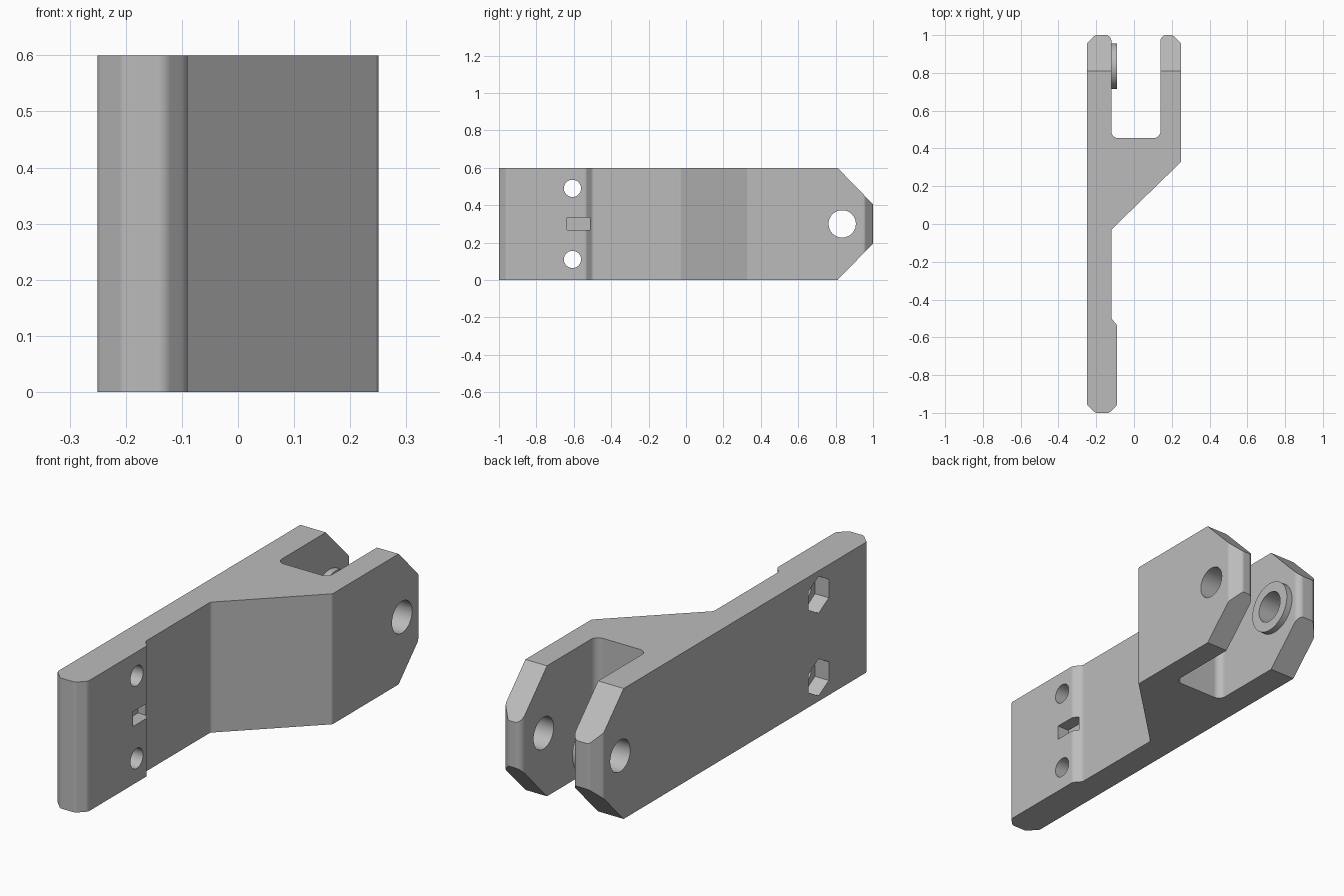
import bpy
import bmesh
import math
from mathutils import Vector, Matrix

if "Cube" in bpy.data.objects:
    bpy.data.objects.remove(bpy.data.objects["Cube"], do_unlink=True)

HEIGHT = 0.6
MID = HEIGHT / 2
PIN_Y = 0.835

grey = bpy.data.materials.new("plain grey")
grey.use_nodes = True
grey.diffuse_color = (0.5, 0.5, 0.5, 1)
grey.node_tree.nodes["Principled BSDF"].inputs["Base Color"].default_value = (0.5, 0.5, 0.5, 1)


def make_object(name, bm):
    bmesh.ops.recalc_face_normals(bm, faces=bm.faces[:])
    mesh = bpy.data.meshes.new(name)
    bm.to_mesh(mesh)
    bm.free()
    mesh.materials.append(grey)
    obj = bpy.data.objects.new(name, mesh)
    bpy.context.collection.objects.link(obj)
    return obj


def rounded(corners, steps=5):
    """Replace each (x, y, radius) corner by a tangent arc."""
    points = []
    for i, (x, y, r) in enumerate(corners):
        p = Vector((x, y))
        a = (Vector(corners[i - 1][:2]) - p).normalized()
        b = (Vector(corners[(i + 1) % len(corners)][:2]) - p).normalized()
        half = a.angle(b) / 2
        centre = p + (a + b).normalized() * r / math.sin(half)
        start = p + a * r / math.tan(half) - centre
        end = p + b * r / math.tan(half) - centre
        for k in range(steps + 1):
            t = k / steps
            points.append(centre + start.lerp(end, t).normalized() * r)
    return points


def prism(name, points, depth):
    """Extrude a closed list of 3D points along a vector."""
    bm = bmesh.new()
    face = bm.faces.new([bm.verts.new(p) for p in points])
    new = bmesh.ops.extrude_face_region(bm, geom=[face])["geom"]
    bmesh.ops.translate(bm, vec=depth, verts=[v for v in new if isinstance(v, bmesh.types.BMVert)])
    return make_object(name, bm)


def rod(name, x0, x1, y, z, radius, sides):
    """Cylinder along x, with a corner pointing up."""
    bm = bmesh.new()
    bmesh.ops.create_cone(bm, cap_ends=True, segments=sides, radius1=radius, radius2=radius,
                          depth=x1 - x0,
                          matrix=Matrix.Translation(((x0 + x1) / 2, y, z)) @ Matrix.Rotation(math.pi / 2, 4, "Y"))
    # Turn so that one corner lies straight above the axis
    top = max(bm.verts, key=lambda v: v.co.z).co
    turn = math.atan2(top.y - y, top.z - z)
    bmesh.ops.rotate(bm, cent=(0, y, z), matrix=Matrix.Rotation(turn, 3, "X"), verts=bm.verts[:])
    return make_object(name, bm)


def apply_boolean(target, tool, operation="DIFFERENCE"):
    tool.hide_render = True
    mod = target.modifiers.new("boolean", "BOOLEAN")
    mod.operation = operation
    mod.solver = "EXACT"
    mod.object = tool
    bpy.context.view_layer.objects.active = target
    bpy.ops.object.modifier_apply(modifier=mod.name)
    bpy.data.objects.remove(tool, do_unlink=True)


# Arm outline seen from above, with a corner radius at each point
outline = [
    (-0.25, -0.955, 0.02), (-0.205, -1, 0.02), (-0.13, -1, 0.03), (-0.09, -0.96, 0.03),
    (-0.09, -0.535, 0.025), (-0.12, -0.50, 0.025), (-0.12, -0.03, 0.02), (0.25, 0.33, 0.015),
    (0.25, 0.955, 0.02), (0.205, 1, 0.02), (0.14, 1, 0.03), (0.14, 0.455, 0.035),
    (-0.12, 0.455, 0.035), (-0.12, 1, 0.03), (-0.205, 1, 0.02), (-0.25, 0.955, 0.02),
]
arm = prism("forked_arm", [(p.x, p.y, 0) for p in rounded(outline)], (0, 0, HEIGHT))

# Raised ring around the pin hole, inside the fork
apply_boolean(arm, rod("pin_boss", -0.14, -0.09, PIN_Y, MID, 0.12, 64), "UNION")

# Sloped upper and lower corners of the fork tips
for side in (-1, 1):
    tip = [(-0.4, y, MID + side * z) for y, z in ((0.81, 0.30), (1.01, 0.0947), (1.2, 0.0947), (1.2, 0.5), (0.81, 0.5))]
    apply_boolean(arm, prism("tip_cutter", tip, (0.8, 0, 0)))

# Pin hole through both prongs
apply_boolean(arm, rod("pin_cutter", -0.4, 0.4, PIN_Y, MID, 0.073, 48))

# Bolt holes with hexagonal nut pockets
for side in (-1, 1):
    z = MID + side * 0.19
    apply_boolean(arm, rod("bolt_cutter", -0.4, 0.1, -0.607, z, 0.046, 32))
    apply_boolean(arm, rod("nut_cutter", -0.4, -0.18, -0.607, z, 0.085, 6))

# Small key slot across the step
slot = [(-0.15, y, z) for y, z in ((-0.635, 0.267), (-0.512, 0.267), (-0.512, 0.335), (-0.635, 0.335))]
apply_boolean(arm, prism("slot_cutter", slot, (0.2, 0, 0)))

# Smooth fillets, crisp edges
bpy.ops.object.select_all(action="DESELECT")
arm.select_set(True)
bpy.context.view_layer.objects.active = arm
bpy.ops.object.shade_smooth_by_angle(angle=math.radians(30))
weighted = arm.modifiers.new("weighted normals", "WEIGHTED_NORMAL")
weighted.keep_sharp = True
